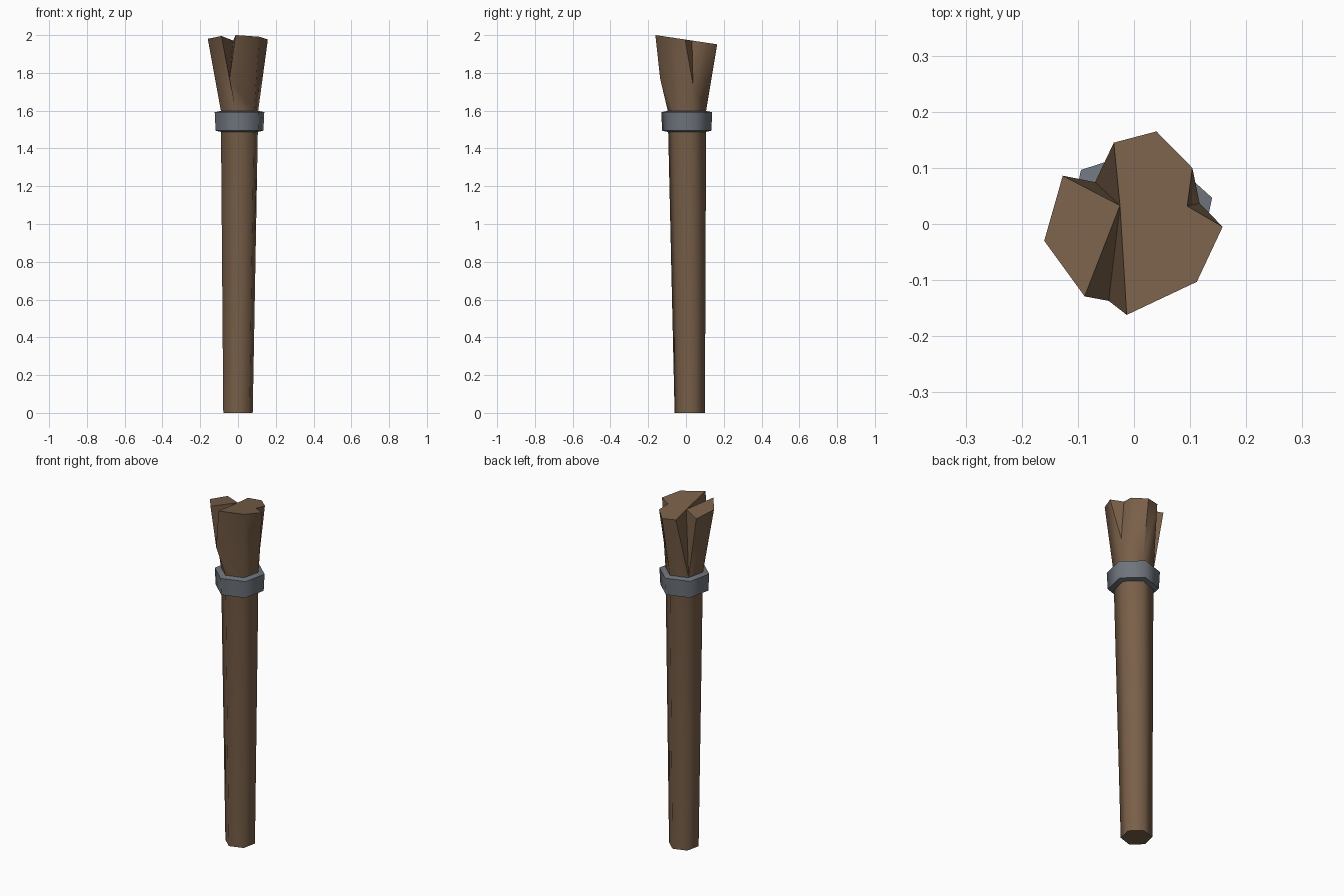
import bpy, bmesh, math

if "Cube" in bpy.data.objects:
    bpy.data.objects.remove(bpy.data.objects["Cube"])

def material(name, rgb):
    m = bpy.data.materials.new(name)
    m.diffuse_color = (*rgb, 1)
    m.use_nodes = True
    m.node_tree.nodes["Principled BSDF"].inputs["Base Color"].default_value = m.diffuse_color
    return m

wood = material("brown wood", (0.19, 0.115, 0.066))
iron = material("grey iron", (0.16, 0.178, 0.205))
ANGLES = [math.radians(18 + 60 * i) for i in range(6)]

def hexagon(bm, cx, cy, r, z):
    return [bm.verts.new((cx + r * math.cos(a), cy + r * math.sin(a), z)) for a in ANGLES]

def bridge(bm, lo, hi):
    for i in range(6):
        j = (i + 1) % 6
        bm.faces.new((lo[i], lo[j], hi[j], hi[i]))

def finish(bm, name, mat):
    bmesh.ops.recalc_face_normals(bm, faces=bm.faces[:])
    me = bpy.data.meshes.new(name)
    bm.to_mesh(me)
    bm.free()
    me.materials.append(mat)
    ob = bpy.data.objects.new(name, me)
    bpy.context.collection.objects.link(ob)
    bpy.ops.object.select_all(action='DESELECT')
    ob.select_set(True)
    bpy.context.view_layer.objects.active = ob
    bpy.ops.object.shade_smooth_by_angle(angle=math.radians(62))
    return ob

# Tapered six-sided shaft with the flared, split head
bm = bmesh.new()
foot = hexagon(bm, 0.0, 0.02, 0.082, 0)
neck = hexagon(bm, 0.008, 0.005, 0.104, 1.6)
bridge(bm, foot, neck)
bm.faces.new(foot[::-1])

def top(x, y):
    return bm.verts.new((x, y, 1.976 - 0.15 * y))

# Rim: each hexagon corner is one point, or two lips where the wood is split
rim = [(top(0.158, -0.005), top(0.104, 0.10)),
       (top(0.04, 0.165),),
       (top(-0.036, 0.145), top(-0.127, 0.086)),
       (top(-0.16, -0.03),),
       (top(-0.088, -0.129), top(-0.013, -0.162)),
       (top(0.112, -0.103),)]
heart = top(-0.025, 0.033)
nick = top(0.095, 0.032)
split = {0: bm.verts.new((0.117, 0.037, 1.74)),
         2: neck[2],
         4: bm.verts.new((-0.045, -0.137, 1.77))}

# Flared sides
for i in range(6):
    j = (i + 1) % 6
    ring = [neck[i], neck[j]]
    if j in split and split[j] is not neck[j]:
        ring.append(split[j])
    ring += [rim[j][0], rim[i][-1]]
    if i in split and split[i] is not neck[i]:
        ring.append(split[i])
    bm.faces.new(ring)

# Inner walls of the splits
for i, inner in ((0, nick), (2, heart), (4, heart)):
    for lip in rim[i]:
        bm.faces.new((lip, split[i], inner))

# Two separate end-grain faces
bm.faces.new((rim[2][1], rim[3][0], rim[4][0], heart))
bm.faces.new((rim[4][1], rim[5][0], rim[0][0], nick, rim[0][1],
              rim[1][0], rim[2][0], heart))
finish(bm, "wooden_shaft", wood)

# Iron band around the neck
bm = bmesh.new()
profile = [(0.096, 1.486), (0.133, 1.494), (0.138, 1.592), (0.098, 1.6)]
loops = [hexagon(bm, 0.008, 0.004, r, z) for r, z in profile]
for k in range(4):
    bridge(bm, loops[k], loops[(k + 1) % 4])
finish(bm, "iron_band", iron)
